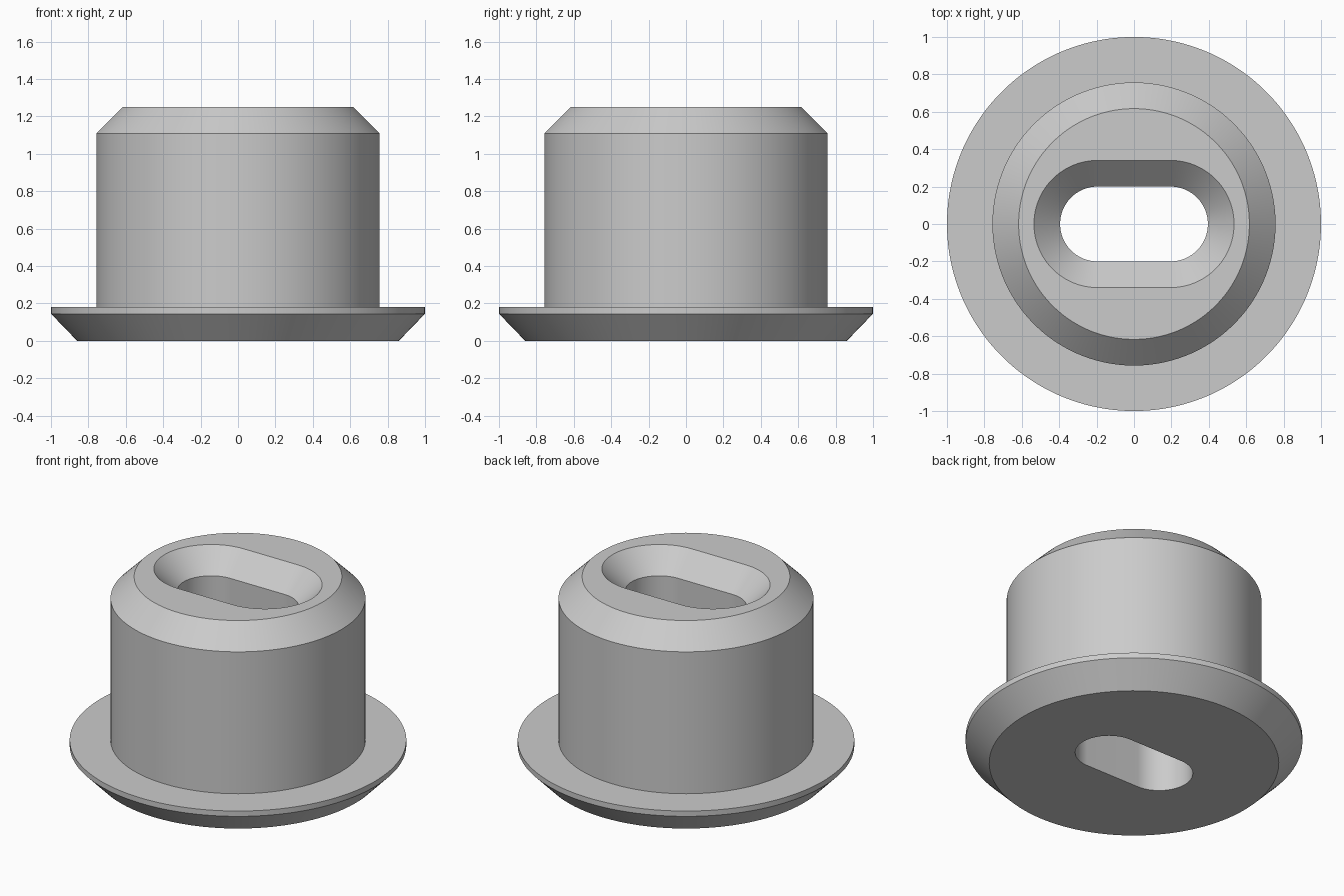
import bpy, bmesh
from math import pi, cos, sin, radians

cube = bpy.data.objects.get("Cube")
if cube:
    bpy.data.objects.remove(cube, do_unlink=True)

SEGMENTS = 128
HALF = SEGMENTS // 2
SLOT_OFFSET = 0.195  # slot arc centres, either side of the middle


def circle(radius, z):
    angles = [(i + 0.5) * pi / HALF - pi / 2 for i in range(SEGMENTS)]
    return [(radius * cos(a), radius * sin(a), z) for a in angles]


def slot(radius, z):
    points = []
    for side in (1, -1):
        for i in range(HALF):
            a = side * (pi * i / (HALF - 1) - pi / 2) if side > 0 else pi / 2 + pi * i / (HALF - 1)
            points.append((side * SLOT_OFFSET + radius * cos(a), radius * sin(a), z))
    return points


# Rings run up the outside, over the top and back down through the slot
rings = [
    circle(0.86, 0), circle(1.0, 0.145), circle(1.0, 0.18),      # flange
    circle(0.757, 0.18), circle(0.757, 1.11), circle(0.617, 1.25),  # barrel
    slot(0.34, 1.25), slot(0.2, 1.11), slot(0.2, 0),             # slot
]

bm = bmesh.new()
loops = [[bm.verts.new(p) for p in ring] for ring in rings]
for k, lower in enumerate(loops):
    upper = loops[(k + 1) % len(loops)]
    for i in range(SEGMENTS):
        j = (i + 1) % SEGMENTS
        bm.faces.new((lower[i], lower[j], upper[j], upper[i]))
bmesh.ops.recalc_face_normals(bm, faces=bm.faces)

mesh = bpy.data.meshes.new("flanged_bushing")
bm.to_mesh(mesh)
bm.free()
bushing = bpy.data.objects.new("flanged_bushing", mesh)
bpy.context.collection.objects.link(bushing)

# Plain grey finish
grey = bpy.data.materials.new("plain grey")
grey.use_nodes = True
colour = (0.6, 0.6, 0.6, 1)
grey.diffuse_color = colour
grey.node_tree.nodes["Principled BSDF"].inputs["Base Color"].default_value = colour
mesh.materials.append(grey)

# Smooth round walls, crisp edges
bpy.ops.object.select_all(action="DESELECT")
bushing.select_set(True)
bpy.context.view_layer.objects.active = bushing
bpy.ops.object.shade_smooth_by_angle(angle=radians(30))
